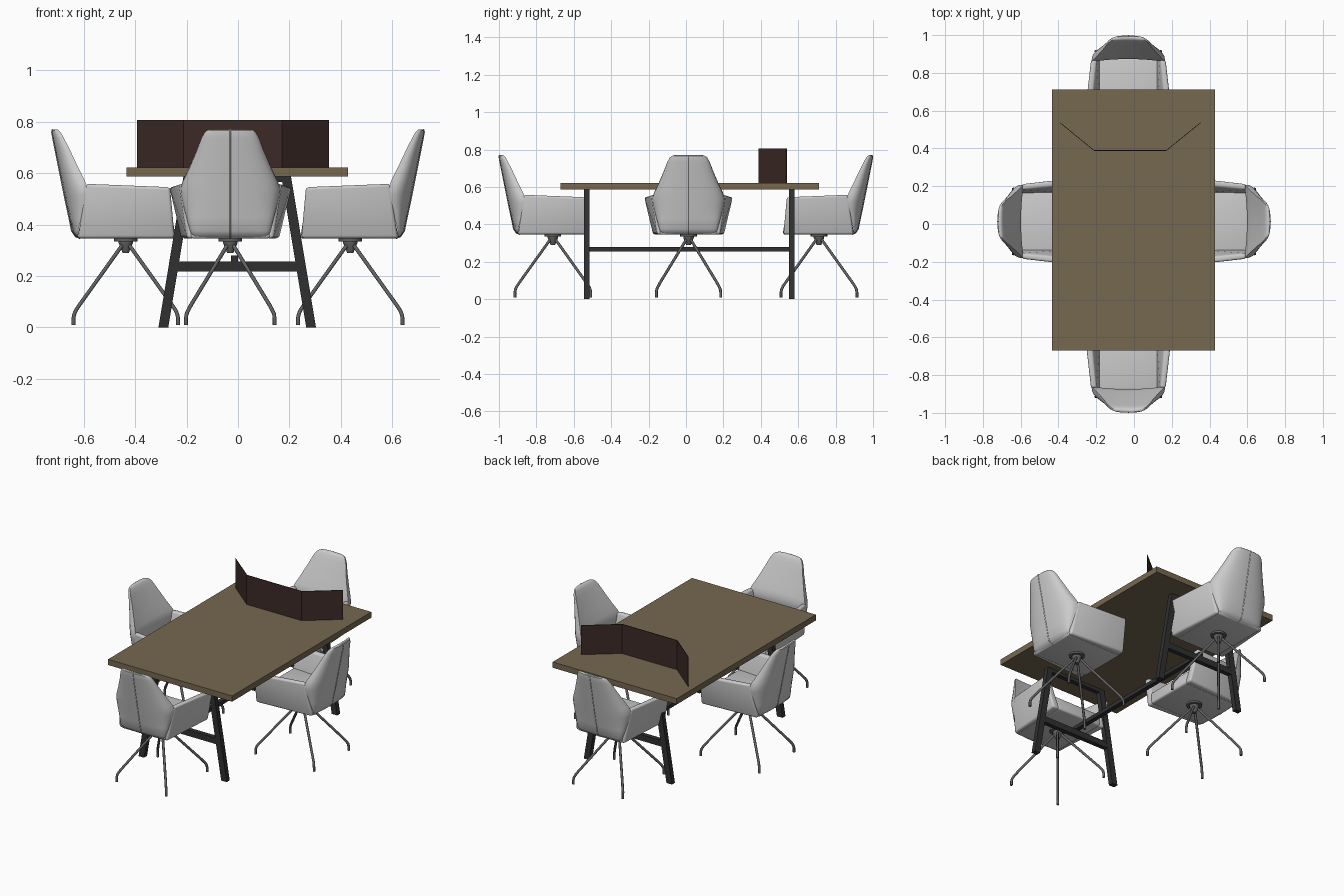
import bpy, bmesh
from math import sin, cos, pi, radians
from mathutils import Vector

if "Cube" in bpy.data.objects:
    bpy.data.objects.remove(bpy.data.objects["Cube"])


def material(name, rgb):
    m = bpy.data.materials.new(name)
    m.diffuse_color = (*rgb, 1)
    m.use_nodes = True
    m.node_tree.nodes["Principled BSDF"].inputs["Base Color"].default_value = m.diffuse_color
    return m


WOOD = material("wood", (0.18, 0.14, 0.08))
BLACK = material("black_metal", (0.03, 0.03, 0.03))
BROWN = material("dark_brown", (0.045, 0.023, 0.019))
STEEL = material("grey_metal", (0.12, 0.12, 0.12))


def place(name, data, loc=(0, 0, 0), rot=0):
    ob = bpy.data.objects.new(name, data)
    ob.location, ob.rotation_euler = loc, (0, 0, rot)
    bpy.context.collection.objects.link(ob)
    return ob


def finish(bm, name, mat=None, smooth=False):
    bmesh.ops.recalc_face_normals(bm, faces=bm.faces)
    me = bpy.data.meshes.new(name)
    bm.to_mesh(me)
    bm.free()
    if mat:
        me.materials.append(mat)
    if smooth:
        for p in me.polygons:
            p.use_smooth = True
        me.set_sharp_from_angle(angle=radians(40))
    return me


def loft(name, rings, mat=None, smooth=False, bevel=0):
    """Closed body through rings of equal point count, capped at both ends."""
    bm = bmesh.new()
    rows = [[bm.verts.new(p) for p in r] for r in rings]
    n = len(rows[0])
    for a, b in zip(rows, rows[1:]):
        for i in range(n):
            j = (i + 1) % n
            bm.faces.new((a[i], a[j], b[j], b[i]))
    bm.faces.new(rows[0])
    bm.faces.new(rows[-1])
    bmesh.ops.recalc_face_normals(bm, faces=bm.faces)
    if bevel:
        bmesh.ops.bevel(bm, geom=bm.edges[:], offset=bevel, segments=3,
                        profile=0.5, affect='EDGES', clamp_overlap=True)
    return finish(bm, name, mat, smooth)


def rect(x0, x1, y0, y1, z):
    return [(x0, y0, z), (x1, y0, z), (x1, y1, z), (x0, y1, z)]


def box(name, x0, x1, y0, y1, z0, z1, mat):
    return place(name, loft(name, [rect(x0, x1, y0, y1, z0), rect(x0, x1, y0, y1, z1)], mat))


def tubes(name, paths, radius, mat=None):
    cu = bpy.data.curves.new(name, 'CURVE')
    cu.dimensions = '3D'
    cu.bevel_depth, cu.bevel_resolution, cu.use_fill_caps = radius, 2, True
    for pts in paths:
        s = cu.splines.new('POLY')
        s.points.add(len(pts) - 1)
        for q, p in zip(s.points, pts):
            q.co = (*p, 1)
    if mat:
        cu.materials.append(mat)
    return cu


# table top
box("table_top", -0.433, 0.428, -0.67, 0.711, 0.586, 0.622, WOOD)

# two splayed leg frames
for tag, y in (("front", -0.53), ("back", 0.566)):
    for side, s in (("left", -1), ("right", 1)):
        b, t = -0.003 + s * 0.287, -0.003 + s * 0.19
        name = f"{tag}_{side}_table_leg"
        place(name, loft(name, [rect(b - 0.019, b + 0.019, y - 0.015, y + 0.015, 0),
                                rect(t - 0.019, t + 0.019, y - 0.015, y + 0.015, 0.586)], BLACK))
    box(f"{tag}_crossbar", -0.245, 0.239, y - 0.014, y + 0.014, 0.218, 0.256, BLACK)
    box(f"{tag}_top_bar", -0.2, 0.194, y - 0.014, y + 0.014, 0.565, 0.586, BLACK)
box("long_stretcher", -0.028, 0.0, -0.54, 0.576, 0.256, 0.28, BLACK)

# folded screen standing on the table
fold = [(-0.393, 0.537), (-0.211, 0.389), (0.171, 0.389), (0.353, 0.537)]
ring = lambda z: [(x, y - 0.002, z) for x, y in fold] + [(x, y + 0.002, z) for x, y in reversed(fold)]
place("folding_screen", loft("folding_screen", [ring(0.622), ring(0.806)], BROWN))

# chair back: levels of height, half width, rear y, wing-edge y
LEVELS = [(0.346, 0.132, -0.178, -0.168), (0.354, 0.146, -0.196, -0.178),
          (0.375, 0.156, -0.21, -0.185), (0.43, 0.171, -0.221, -0.171),
          (0.48, 0.185, -0.232, -0.157), (0.515, 0.193, -0.239, -0.149),
          (0.54, 0.195, -0.244, -0.148), (0.57, 0.184, -0.25, -0.159),
          (0.62, 0.16, -0.26, -0.184), (0.69, 0.13, -0.274, -0.217),
          (0.735, 0.113, -0.283, -0.24), (0.757, 0.1, -0.287, -0.252),
          (0.766, 0.09, -0.287, -0.26), (0.77, 0.075, -0.283, -0.267)]


def back_ring(z, w, yo, ye):
    pts = []
    for i in range(17):
        a = -pi / 2 + pi * i / 16
        c = max(cos(a), 0) ** 0.8
        x = w * abs(sin(a)) ** 0.85 * (1 if a > 0 else -1)
        pts.append((x, ye - (ye - yo) * c, z))
    for i in range(1, 8):
        f = 1 - i / 4
        pts.append((w * f, ye - 0.15 * (ye - yo) * (1 - f * f), z))
    return pts


back = loft("chair_back", [back_ring(*v) for v in LEVELS], smooth=True)
seam = tubes("back_seam", [[(0, yo + 0.0005, z) for z, w, yo, ye in LEVELS]], 0.003)

# seat tub and cushion
seat = loft("chair_seat", [rect(-0.155, 0.155, -0.19, 0.195, 0.345),
                           rect(-0.172, 0.172, -0.17, 0.18, 0.43)], smooth=True, bevel=0.014)


# arm panel flaring outwards to the front
def arm(s):
    low = [(s * 0.14, -0.185, 0.346), (s * 0.168, -0.185, 0.346),
           (s * 0.19, 0.19, 0.346), (s * 0.14, 0.19, 0.346)]
    high = [(s * 0.168, -0.155, 0.558), (s * 0.199, -0.155, 0.558),
            (s * 0.238, 0.172, 0.545), (s * 0.2, 0.172, 0.545)]
    return loft("chair_arm", [low, high], smooth=True, bevel=0.012)


arms = {"left_arm": arm(-1), "right_arm": arm(1)}

# swivel hub and four bent legs
circle = lambda r, z: [(r * cos(i * pi / 8), r * sin(i * pi / 8), z) for i in range(16)]
hub = loft("chair_hub", [circle(r, z) for r, z in
                         ((0.012, 0.29), (0.028, 0.328), (0.028, 0.334), (0.045, 0.334), (0.045, 0.348))],
           STEEL, smooth=True)
LEG = [(0.012, 0.01, 0.322), (0.178, 0.151, 0.09), (0.193, 0.163, 0.068),
       (0.2, 0.17, 0.052), (0.203, 0.172, 0.036), (0.203, 0.172, 0.01)]
legs = tubes("chair_legs", [[(sx * b, sy * a, z) for a, b, z in LEG]
                            for sx in (-1, 1) for sy in (-1, 1)], 0.0075, STEEL)

# four chairs around the table
CHAIRS = {"front": (-0.03, -0.712, 0), "back": (-0.03, 0.711, pi),
          "left": (-0.436, 0.0135, -pi / 2), "right": (0.436, 0.0135, pi / 2)}
PARTS = {"chair_back": back, "back_seam": seam, "chair_seat": seat,
         "chair_hub": hub, "chair_legs": legs, **arms}
for tag, (x, y, r) in CHAIRS.items():
    for part, data in PARTS.items():
        place(f"{tag}_{part}", data, (x, y, 0), r)
